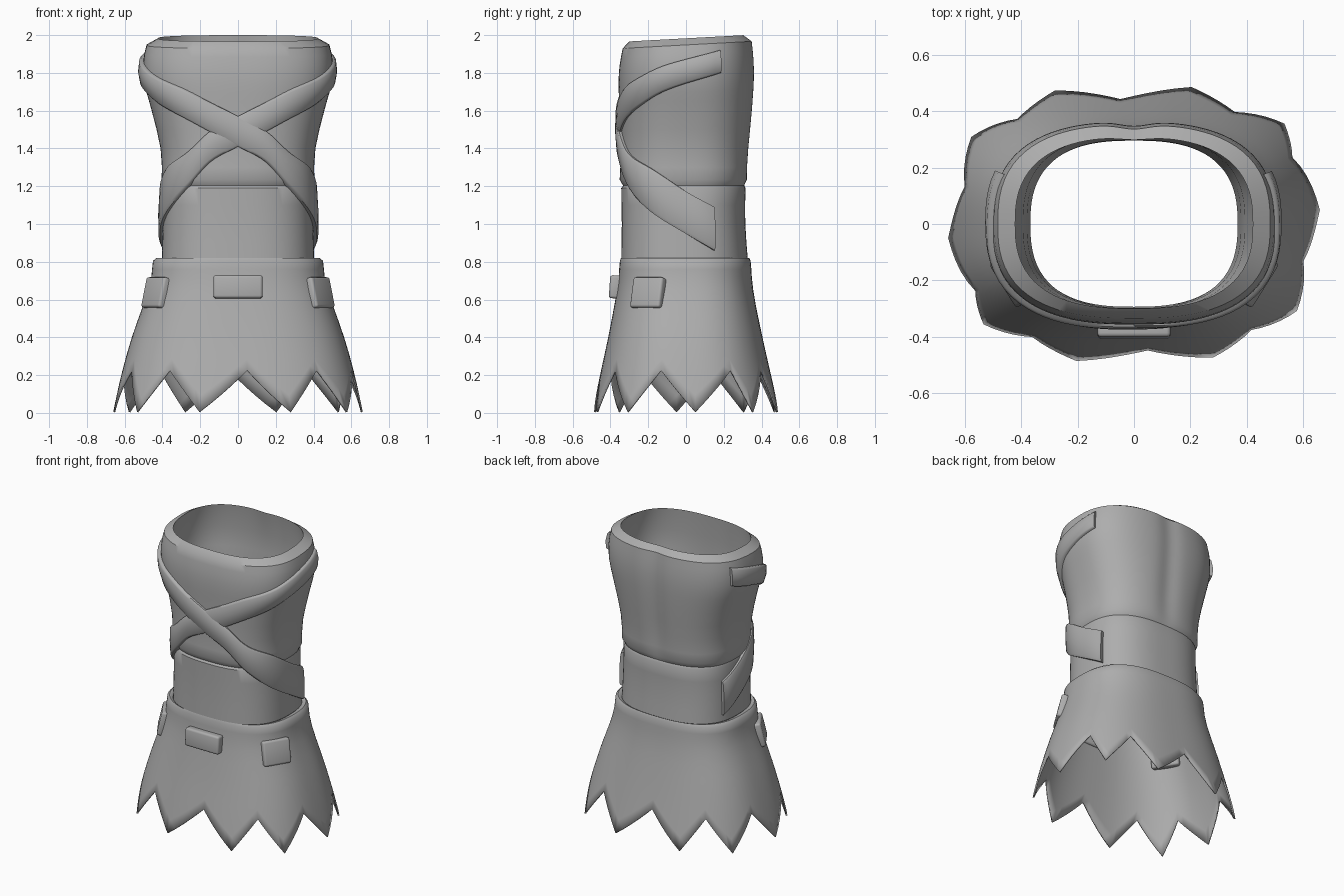
import bpy, bmesh, math
from mathutils import Vector, Matrix

if "Cube" in bpy.data.objects:
    bpy.data.objects.remove(bpy.data.objects["Cube"])

cloth = bpy.data.materials.new("grey_cloth")
cloth.diffuse_color = (0.42, 0.42, 0.42, 1)
cloth.use_nodes = True
cloth.node_tree.nodes["Principled BSDF"].inputs["Base Color"].default_value = cloth.diffuse_color


def interp(table, t):
    """Smooth interpolation of rows (t, a, b, ...) sorted by t."""
    t = min(max(t, table[0][0]), table[-1][0])
    i = next(k for k in range(len(table) - 1) if t <= table[k + 1][0])
    p, q = table[i], table[i + 1]
    o, r = table[max(i - 1, 0)], table[min(i + 2, len(table) - 1)]
    d = q[0] - p[0]
    s = (t - p[0]) / d
    out = []
    for k in range(1, len(p)):
        m0 = (q[k] - o[k]) / (q[0] - o[0]) * d
        m1 = (r[k] - p[k]) / (r[0] - p[0]) * d
        out.append((2*s**3 - 3*s*s + 1) * p[k] + (s**3 - 2*s*s + s) * m0
                   + (3*s*s - 2*s**3) * q[k] + (s**3 - s*s) * m1)
    return out


def oval(a, rx, yf, yb, z, n=2.6):
    """Point on a rounded-square oval, different depth at front and back."""
    c, s = math.cos(a), math.sin(a)
    ry = yb if s > 0 else yf
    r = (abs(c / rx)**n + abs(s / ry)**n)**(-1 / n)
    return Vector((r * c, r * s, z))


def make(name, rings, wrap_rows=False, caps=False, angle=35):
    """Loft closed rings of points into a mesh object."""
    bm = bmesh.new()
    vs = [[bm.verts.new(p) for p in ring] for ring in rings]
    n, m = len(vs), len(vs[0])
    for i in range(n if wrap_rows else n - 1):
        a, b = vs[i], vs[(i + 1) % n]
        for j in range(m):
            k = (j + 1) % m
            bm.faces.new((a[j], b[j], b[k], a[k]))
    if caps:
        bm.faces.new(vs[0])
        bm.faces.new(vs[-1][::-1])
        bmesh.ops.recalc_face_normals(bm, faces=bm.faces)
    return finish(name, bm, angle)


def finish(name, bm, angle=35):
    me = bpy.data.meshes.new(name)
    bm.to_mesh(me)
    bm.free()
    me.materials.append(cloth)
    ob = bpy.data.objects.new(name, me)
    bpy.context.collection.objects.link(ob)
    bpy.ops.object.select_all(action='DESELECT')
    ob.select_set(True)
    bpy.context.view_layer.objects.active = ob
    bpy.ops.object.shade_smooth_by_angle(angle=math.radians(angle))
    return ob


# Torso: height, half width, front depth, back depth
TORSO = [(0.78, .408, .345, .332), (1.0, .402, .342, .316), (1.2, .398, .345, .318),
         (1.4, .410, .347, .335), (1.6, .457, .352, .353), (1.75, .497, .357, .363),
         (1.85, .502, .352, .362), (1.95, .488, .335, .352)]


def torso_ring(z, dx=0, dyf=0, dyb=0, lift=0, groove=0):
    rx, yf, yb = interp(TORSO, z)
    ring = []
    for j in range(96):
        p = oval(2 * math.pi * j / 96, rx + dx, yf + dyf, yb + dyb, z + lift)
        if p.y > 0:  # spine crease
            p.y -= groove * math.exp(-(p.x / 0.07)**2)
        p.z += 0.018 * p.y / 0.33 * max(0, (z - 1.6) / 0.35)  # sloping neckline
        ring.append(p)
    return ring


rings = [torso_ring(z, -.03, -.048, -.02) for z in (0.78, 1.0, 1.2, 1.4)]
rings += [torso_ring(z, -.05, -.045, -.035) for z in (1.55, 1.7, 1.82)]
rings += [torso_ring(1.95, -.066, -.035, -.045, .033, .008)]
rings += [torso_ring(1.95, -.004, 0, 0, -.002, .015)]
rings += [torso_ring(z, groove=.015) for z in (1.9, 1.85, 1.8, 1.75, 1.7, 1.65, 1.6, 1.5, 1.4)]
rings += [torso_ring(1.3, .002, .002, .002, 0, .01), torso_ring(1.235, .006, .006, .006, 0, .008)]
rings += [torso_ring(1.203, -.008, -.012, -.01)]  # tucked hem of the upper garment
rings += [torso_ring(z, -.004, -.002, -.002) for z in (1.19, 1.1, 1.0, 0.9, 0.78)]
make("torso", rings, wrap_rows=True)

# Ragged skirt: height, half width, front depth, back depth
SKIRT = [(0.0, .662, .497, .497), (0.2, .618, .455, .450), (0.4, .562, .412, .405),
         (0.6, .492, .374, .364), (0.7, .462, .358, .350), (0.76, .455, .354, .346),
         (0.8, .450, .350, .342)]
tips = [(.66, .05), (.54, .36), (.21, .50), (-.29, .49), (-.58, .31)]
notches = [(.57, .24), (.36, .40), (-.05, .46), (-.41, .37), (-.59, .13)]
marks = []
for half in (0, math.pi):
    for t, n in zip(tips, notches):
        marks.append((math.atan2(t[1], t[0]) + half, 0.005))
        marks.append((math.atan2(n[1], n[0]) + half, 0.225))
marks.append((marks[0][0] + 2 * math.pi, marks[0][1]))
cols = []
for (a0, z0), (a1, z1) in zip(marks, marks[1:]):
    for k in range(5):
        f = k / 5
        cols.append((a0 + (a1 - a0) * f, z0 + (z1 - z0) * f))
rings = [[oval(a, .392, .335, .318, .812) for a, _ in cols],
         [oval(a, .432, .345, .335, .820) for a, _ in cols]]
for z in (.805, .76, .72):
    rings.append([oval(a, *interp(SKIRT, z), z) for a, _ in cols])
for k in range(1, 9):
    ring = []
    for a, zb in cols:
        z = .72 + (zb - .72) * k / 8
        ring.append(oval(a, *interp(SKIRT, z), z))
    rings.append(ring)
skirt = make("ragged_skirt", rings, angle=50)
sol = skirt.modifiers.new("thickness", 'SOLIDIFY')
sol.thickness = 0.01
sol.offset = -1

# Crossed straps: angle from the front, centre height, half width
STRAP = [(-111, 1.86, .06), (-78, 1.775, .067), (-59, 1.70, .072), (-42, 1.64, .077),
         (-23, 1.567, .078), (0, 1.49, .08), (23, 1.41, .08), (42, 1.285, .09),
         (65, 1.175, .115), (90, 1.06, .112), (111, .975, .115)]
SECTION = [(-1, -.012), (-1, .010), (-.85, .018), (0, .022), (.85, .018), (1, .010), (1, -.012)]


def strap(name, side, raise_by):
    rings = []
    for k in range(57):
        deg = -111 + 222 * k / 56
        zc, h = interp(STRAP, deg)
        a = math.radians(deg * side - 90)
        ring = []
        for v, off in SECTION:
            z = zc + v * h
            off += raise_by if off > 0 else 0
            rx, yf, yb = interp(TORSO, z)
            ring.append(oval(a, rx + off, yf + off, yb + off, z))
        rings.append(ring)
    make(name, rings, caps=True, angle=50)


strap("strap_over", 1, .004)
strap("strap_under", -1, 0)


# Belt pouches: bevelled boxes turned to face outward
def pouch(name, centre, size, turn, tilt):
    bm = bmesh.new()
    bmesh.ops.create_cube(bm, size=1)
    bmesh.ops.scale(bm, vec=size, verts=bm.verts)
    bmesh.ops.bevel(bm, geom=bm.edges[:], offset=.014, segments=3, profile=.5, affect='EDGES')
    bm.transform(Matrix.Translation(centre) @ Matrix.Rotation(turn, 4, 'Z')
                 @ Matrix.Rotation(tilt, 4, 'X'))
    finish(name, bm, 40)


pouch("front_pouch", (0, -.375, .667), (.26, .06, .122), 0, math.radians(-4))
for side, label in ((1, "right"), (-1, "left")):
    pouch(label + "_pouch", (side * .425, -.195, .633), (.185, .07, .165),
          side * math.radians(58), math.radians(-13))
